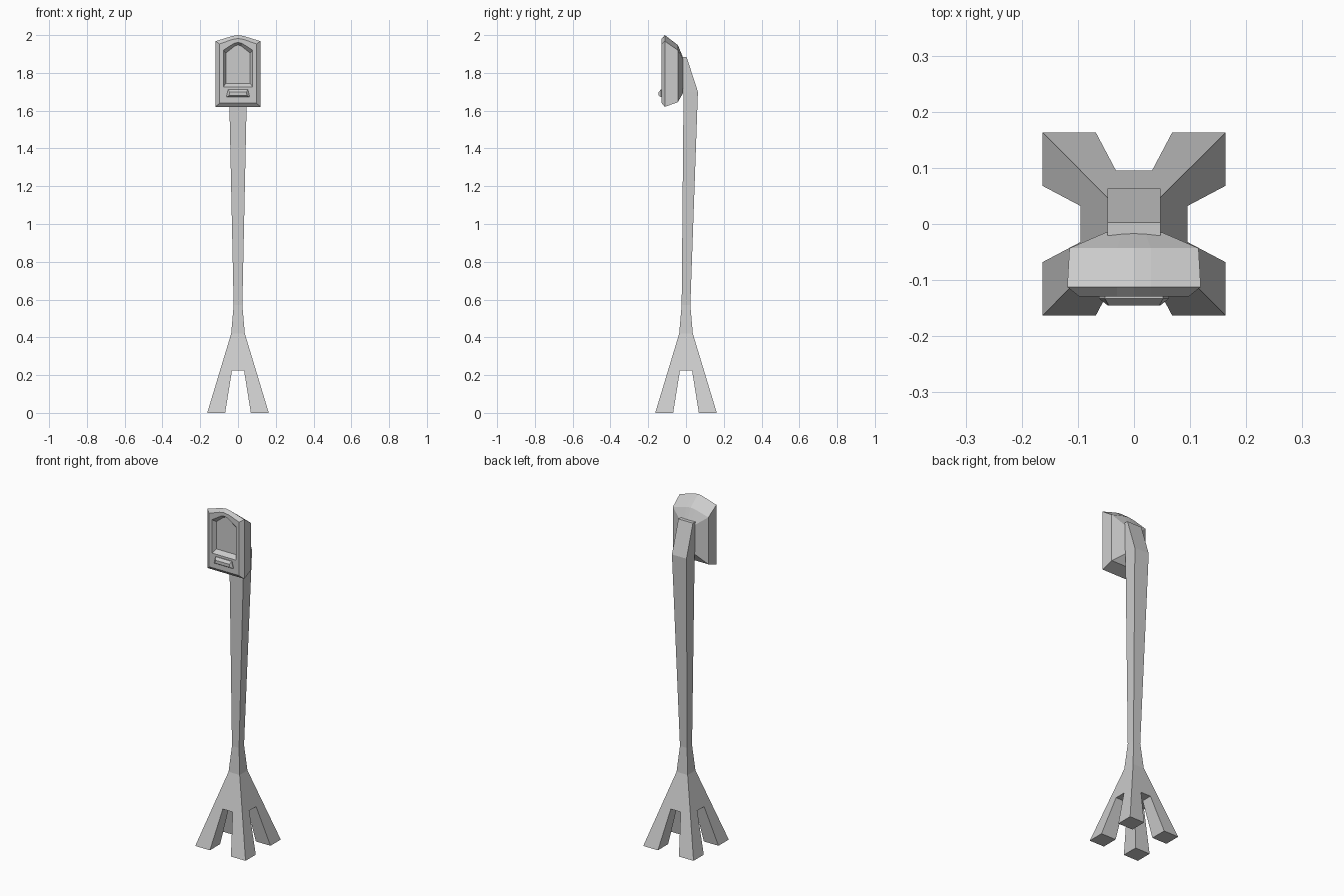
import bpy, bmesh

if "Cube" in bpy.data.objects:
    bpy.data.objects.remove(bpy.data.objects["Cube"])


def finish(name, bm):
    bmesh.ops.remove_doubles(bm, verts=bm.verts, dist=1e-5)
    bmesh.ops.recalc_face_normals(bm, faces=bm.faces)
    me = bpy.data.meshes.new(name)
    bm.to_mesh(me)
    bm.free()
    ob = bpy.data.objects.new(name, me)
    bpy.context.collection.objects.link(ob)
    return ob


def loft(bm, rings, cap_start=True, cap_end=True):
    """Join successive rings of points with quads."""
    loops = [[bm.verts.new(p) for p in r] for r in rings]
    for a, b in zip(loops, loops[1:]):
        for i in range(len(a)):
            j = (i + 1) % len(a)
            bm.faces.new((a[i], a[j], b[j], b[i]))
    if cap_start:
        bm.faces.new(loops[0])
    if cap_end:
        bm.faces.new(loops[-1])


def rect(x0, x1, y0, y1, z):
    return [(x0, y0, z), (x1, y0, z), (x1, y1, z), (x0, y1, z)]


def arch(y, w, bottom, side, a, shoulder, top):
    """Upright outline with a peaked top, facing -y."""
    half = [(w, bottom), (w, side), (a, shoulder)]
    pts = half + [(0, top)] + [(-x, z) for x, z in reversed(half)]
    return [(x, y, z) for x, z in pts]


# Post shaft with bent top
bm = bmesh.new()
Z_ARCH, Z_NECK, NECK = 0.225, 0.42, 0.036
loft(bm, [rect(-NECK, NECK, -NECK, NECK, Z_NECK),
          rect(-.023, .023, -.023, .023, .57),
          rect(-.047, .047, -.013, .063, 1.70),
          rect(-.047, .047, -.03, .003, 1.885)], cap_start=False)

# Four splayed legs
for sx in (-1, 1):
    for sy in (-1, 1):
        loft(bm, [rect(sx * .068, sx * .163, sy * .068, sy * .163, 0),
                  rect(sx * .032, sx * .095, sy * .032, sy * .095, Z_ARCH)],
             cap_end=False)

# Sloping sides and underside between the legs
O, I = .095, .032
for k in range(4):
    def turn(x, y, z):
        for _ in range(k):
            x, y = -y, x
        return bm.verts.new((x, y, z))
    bm.faces.new([turn(*p) for p in (
        (-O, -O, Z_ARCH), (-I, -O, Z_ARCH), (I, -O, Z_ARCH), (O, -O, Z_ARCH),
        (NECK, -NECK, Z_NECK), (-NECK, -NECK, Z_NECK))])
    bm.faces.new([turn(*p) for p in rect(-I, I, -O, -I, Z_ARCH)])
bm.faces.new([bm.verts.new(p) for p in rect(-I, I, -I, I, Z_ARCH)])
finish("post", bm)

# Meter head: recessed window, front bevel, body, tapered back
bm = bmesh.new()
loft(bm, [arch(-.108, .064, 1.745, 1.905, .018, 1.942, 1.948),
          arch(-.129, .078, 1.725, 1.92, .022, 1.956, 1.962),
          arch(-.129, .098, 1.64, 1.953, .03, 1.977, 1.982),
          arch(-.112, .119, 1.62, 1.968, .03, 1.995, 2.0),
          arch(-.043, .115, 1.645, 1.92, .03, 1.943, 1.947),
          arch(-.015, .05, 1.695, 1.87, .02, 1.878, 1.88)])
finish("head", bm)

# Coin tray below the window
bm = bmesh.new()


def plate(y, wb, wt, z0, z1):
    return [(-wb, y, z0), (wb, y, z0), (wt, y, z1), (-wt, y, z1)]


loft(bm, [plate(-.125, .062, .052, 1.672, 1.712),
          plate(-.133, .062, .052, 1.672, 1.712),
          plate(-.145, .047, .045, 1.68, 1.698)])
finish("coin_tray", bm)
